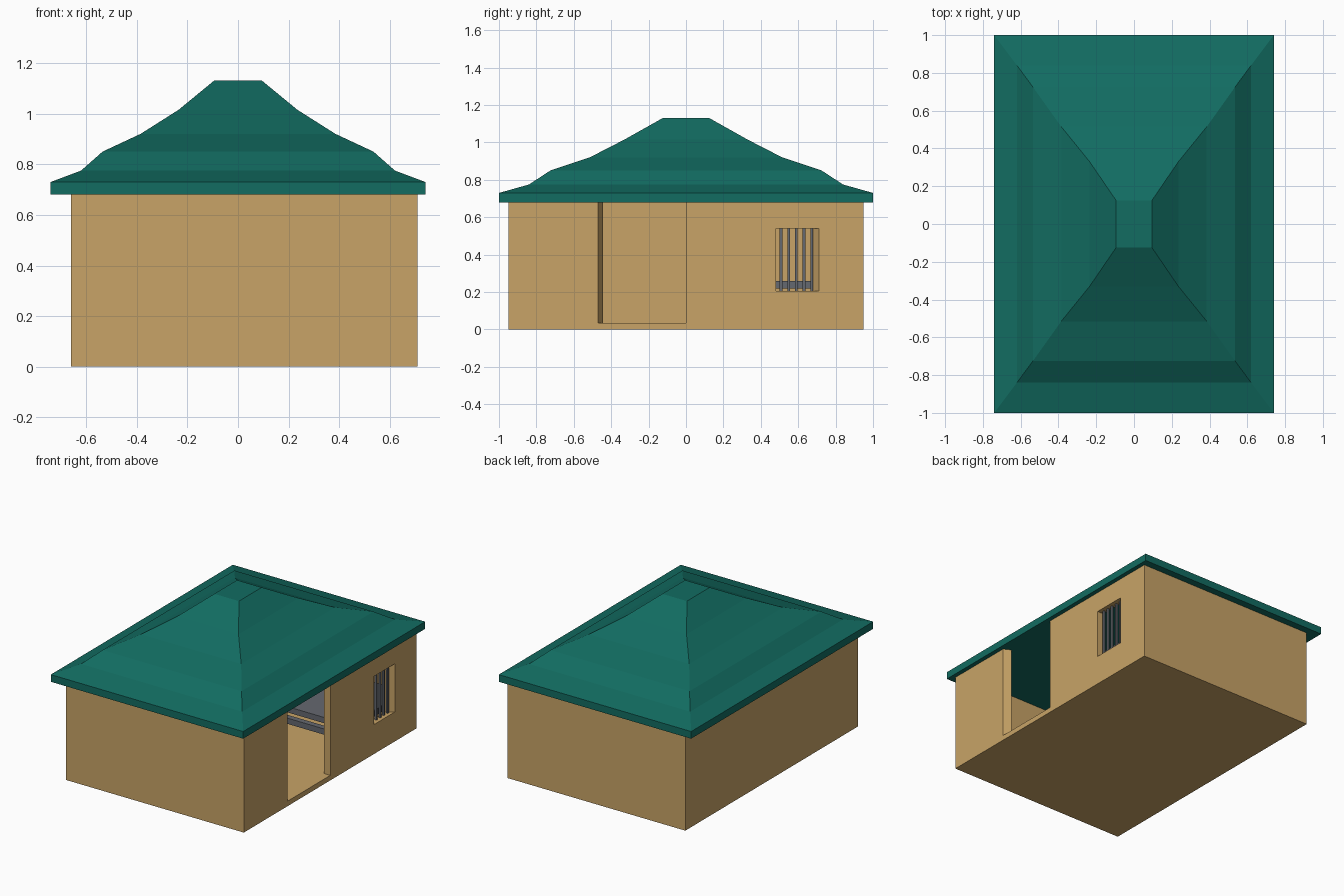
import bpy, bmesh

if "Cube" in bpy.data.objects:
    bpy.data.objects.remove(bpy.data.objects["Cube"])


def material(name, rgb):
    m = bpy.data.materials.new(name)
    m.diffuse_color = (*rgb, 1)
    m.use_nodes = True
    m.node_tree.nodes["Principled BSDF"].inputs["Base Color"].default_value = m.diffuse_color
    return m


TAN = material("tan plaster", (0.58, 0.37, 0.135))
GREEN = material("green roof", (0.006, 0.15, 0.12))
GREY = material("grey metal", (0.13, 0.14, 0.16))


def loft(name, rings, mat):
    """Solid through stacked rings of equal point count, listed bottom to top."""
    bm = bmesh.new()
    loops = [[bm.verts.new(p) for p in ring] for ring in rings]
    n = len(loops[0])
    for a, b in zip(loops, loops[1:]):
        for i in range(n):
            j = (i + 1) % n
            bm.faces.new((a[i], a[j], b[j], b[i]))
    bm.faces.new(loops[0][::-1])
    bm.faces.new(loops[-1])
    bmesh.ops.recalc_face_normals(bm, faces=bm.faces)
    me = bpy.data.meshes.new(name)
    bm.to_mesh(me)
    bm.free()
    me.materials.append(mat)
    ob = bpy.data.objects.new(name, me)
    bpy.context.collection.objects.link(ob)
    return ob


def prism(name, outline, z0, z1, mat):
    return loft(name, [[(x, y, z) for x, y in outline] for z in (z0, z1)], mat)


def box(name, x0, x1, y0, y1, z0, z1, mat):
    return prism(name, [(x0, y0), (x1, y0), (x1, y1), (x0, y1)], z0, z1, mat)


def cut(target, cutter):
    mod = target.modifiers.new("cut", 'BOOLEAN')
    mod.operation = 'DIFFERENCE'
    mod.solver = 'EXACT'
    mod.object = cutter
    bpy.context.view_layer.objects.active = target
    bpy.ops.object.modifier_apply(modifier=mod.name)
    bpy.data.objects.remove(cutter)


# Walls with floor, hollowed out, then door and window with splayed jambs
T = 0.05
walls = box("walls", -0.66, 0.71, -0.95, 0.95, 0, 0.68, TAN)
cut(walls, box("room", -0.66 + T, 0.71 - T, -0.95 + T, 0.95 - T, 0.035, 0.8, TAN))


def opening(y0, y1, inner0, inner1):
    """Plan outline through the right wall, continued straight past both faces."""
    return [(0.75, y0), (0.71, y0), (0.66, inner0), (0.55, inner0),
            (0.55, inner1), (0.66, inner1), (0.71, y1), (0.75, y1)]


cut(walls, prism("door_cut", opening(-0.47, 0.0, -0.445, 0.0), 0.035, 0.8, TAN))
cut(walls, prism("window_cut", opening(0.48, 0.71, 0.48, 0.675), 0.205, 0.54, TAN))

# Window bars
for i in range(5):
    y = 0.508 + i * 0.041
    box(f"window_bar_{i + 1}", 0.672, 0.686, y - 0.007, y + 0.007, 0.2, 0.545, GREY)

# Bunk along the back wall: slab on a lower rail
box("bunk_slab", -0.61, 0.66, 0.29, 0.9, 0.22, 0.26, GREY)
box("bunk_rail", -0.61, 0.66, 0.29, 0.33, 0.14, 0.18, GREY)

# Stepped hip roof: half width, half depth, height of each ring
PROFILE = [(0.74, 1.0, 0.68), (0.74, 1.0, 0.73), (0.62, 0.84, 0.775),
           (0.535, 0.725, 0.85), (0.385, 0.515, 0.92),
           (0.235, 0.33, 1.015), (0.095, 0.125, 1.13)]
loft("roof", [[(-a, -b, z), (a, -b, z), (a, b, z), (-a, b, z)]
              for a, b, z in PROFILE], GREEN)
